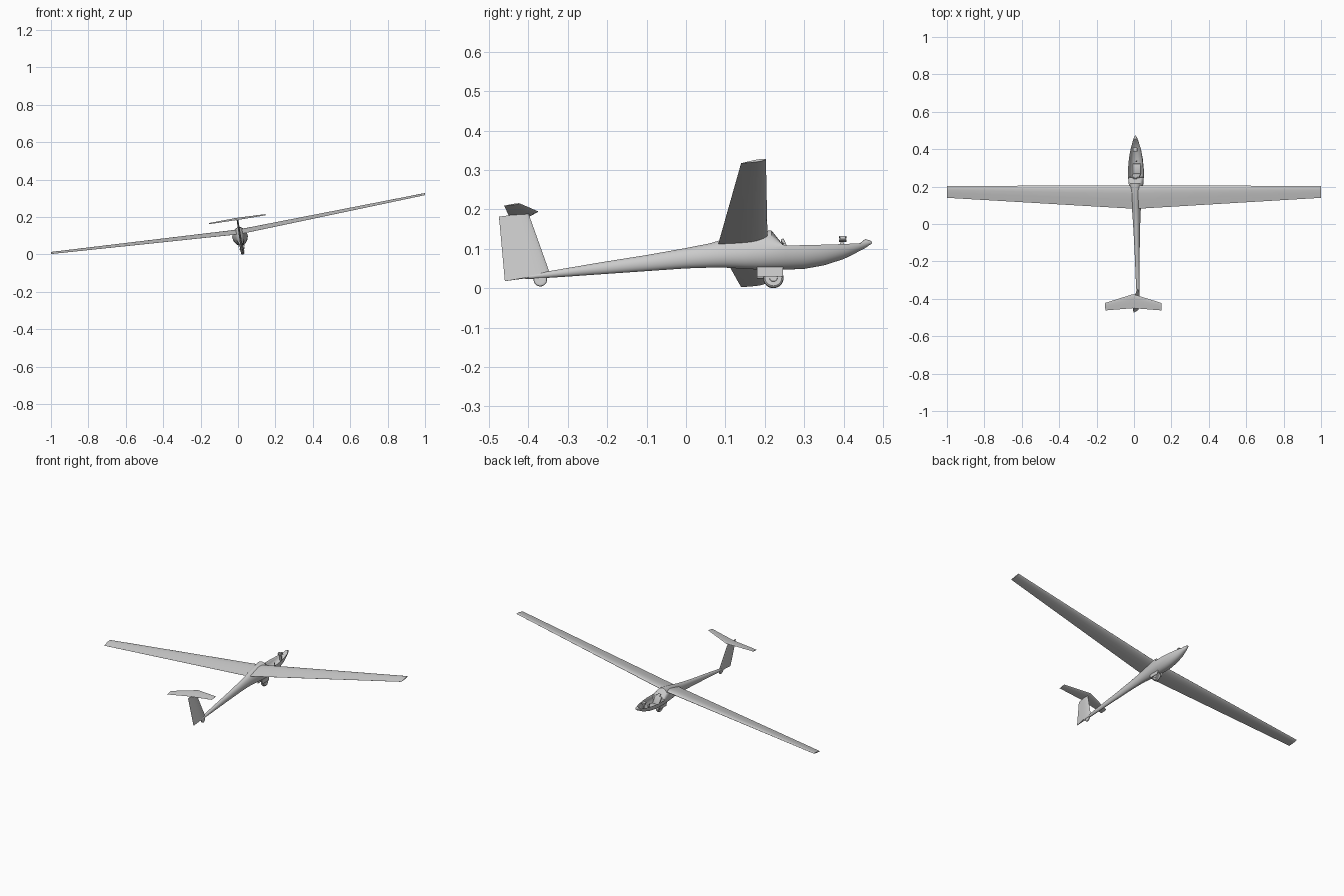
import bpy, bmesh, math
from mathutils import Vector, Matrix

if "Cube" in bpy.data.objects:
    bpy.data.objects.remove(bpy.data.objects["Cube"])


def finish(name, bm):
    bmesh.ops.recalc_face_normals(bm, faces=bm.faces)
    me = bpy.data.meshes.new(name)
    bm.to_mesh(me)
    bm.free()
    ob = bpy.data.objects.new(name, me)
    bpy.context.collection.objects.link(ob)
    return ob


def loft(name, rings):
    bm = bmesh.new()
    loops = [[bm.verts.new(p) for p in r] for r in rings]
    n = len(loops[0])
    for a, b in zip(loops, loops[1:]):
        for i in range(n):
            j = (i + 1) % n
            bm.faces.new((a[i], a[j], b[j], b[i]))
    bm.faces.new(loops[0])
    bm.faces.new(loops[-1])
    return finish(name, bm)


# chord fraction, thickness fraction
FOIL = [(0, 0), (.02, .3), (.08, .65), (.2, .95), (.35, 1), (.6, .7), (.85, .28), (1, .04)]


def foil_surface(name, sections, normal):
    rings, up = [], Vector(normal)
    for le, te, thick in sections:
        le, te = Vector(le), Vector(te)
        upper = [le.lerp(te, t) + up * h * thick / 2 for t, h in FOIL]
        lower = [le.lerp(te, t) - up * h * thick / 2 for t, h in FOIL[:0:-1]]
        rings.append(upper + lower)
    return loft(name, rings)


def box(name, center, size, tilt=0, bevel=0.0):
    bm = bmesh.new()
    m = (Matrix.Translation(center) @ Matrix.Rotation(math.radians(tilt), 4, 'X')
         @ Matrix.Diagonal((*size, 1)))
    bmesh.ops.create_cube(bm, size=1, matrix=m)
    if bevel:
        bmesh.ops.bevel(bm, geom=bm.edges[:], offset=bevel, segments=2,
                        profile=.5, affect='EDGES')
    return finish(name, bm)


def wheel(name, y, z, r, width):
    # rounded tyre lofted along x
    prof = [(-.5, .55), (-.5, .82), (-.35, .95), (0, 1), (.35, .95), (.5, .82), (.5, .55)]
    rings = [[(a * width, y + r * k * math.cos(i * math.tau / 32),
               z + r * k * math.sin(i * math.tau / 32)) for i in range(32)] for a, k in prof]
    return loft(name, rings)


# Fuselage: y, middle z, half width, upper height, lower height
# (a negative upper height sinks the top into an open cockpit tub)
STATIONS = [
    (-.408, .029, .004, .005, .005), (-.39, .030, .007, .006, .006),
    (-.30, .041, .010, .011, .011), (-.20, .053, .012, .016, .016),
    (-.10, .065, .015, .020, .021), (0, .077, .019, .026, .026),
    (.06, .083, .022, .032, .030), (.10, .087, .025, .040, .034),
    (.15, .090, .031, .048, .040), (.19, .094, .036, .052, .046),
    (.217, .098, .039, .050, .050), (.249, .103, .042, .004, .055),
    (.251, .103, .042, -.046, .055), (.30, .104, .042, -.046, .054),
    (.35, .106, .037, -.040, .047), (.40, .109, .028, -.026, .034),
    (.43, .112, .019, -.012, .022), (.443, .113, .0155, .003, .016),
    (.455, .115, .011, .011, .012), (.466, .117, .006, .006, .006),
    (.473, .117, .002, .002, .002)]
N = 40
rings = []
for y, zm, w, up, down in STATIONS:
    ring = []
    for i in range(N):
        a = math.tau * i / N
        c, s = math.cos(a), math.sin(a)
        if s > 1e-6:
            k = .88 if up < 0 else 1
            ring.append((w * k * c, y, zm + up * s))
        else:
            ring.append((w * c, y, zm + down * s))
    rings.append(ring)
loft("fuselage", rings)

# Wing, one piece with dihedral
tip = lambda s: ((s * 1.012, .203, .172), (s * 1.012, .140, .162), .006)
foil_surface("wing", [tip(-1), ((0, .207, .130), (0, .081, .110), .021), tip(1)], (0, 0, 1))

# T-tail
foil_surface("fin", [((0, -.345, .036), (0, -.460, .018), .013),
                     ((0, -.400, .192), (0, -.475, .184), .009)], (1, 0, 0))
tail_tip = lambda s: ((s * .152, -.422, .194), (s * .152, -.462, .188), .003)
foil_surface("tailplane", [tail_tip(-1), ((0, -.375, .197), (0, -.450, .187), .007),
                           tail_tip(1)], (0, 0, 1))

# Landing gear
wheel("main_wheel", .222, .026, .026, .018)
wheel("main_wheel_hub", .222, .026, .012, .021)
for side, s in (("left", -1), ("right", 1)):
    box(f"{side}_gear_door", (s * .015, .213, .040), (.002, .066, .024))
wheel("tail_wheel", -.37, .0215, .017, .008)

# Cockpit fittings
box("seat_pan", (0, .295, .066), (.042, .055, .008), 4, .002)
box("seat_back", (0, .259, .089), (.042, .007, .052), 22, .002)
box("headrest", (0, .247, .119), (.018, .008, .014), 30, .002)
box("control_stick", (0, .335, .083), (.003, .003, .034), 8)
box("panel_pedestal", (0, .396, .099), (.010, .010, .036))
box("instrument_panel", (0, .398, .122), (.026, .018, .004), 0, .001)
box("instrument_hood", (0, .398, .131), (.024, .020, .003), 0, .001)
box("instrument_dials", (0, .398, .126), (.020, .014, .010))

# Smooth shading, then roll the whole aircraft onto its left wing tip
roll = Matrix.Translation((.026, 0, 0)) @ Matrix.Rotation(math.radians(-8.95), 4, 'Y')
for ob in bpy.data.objects:
    ob.data.transform(roll)
    ob.select_set(True)
    bpy.context.view_layer.objects.active = ob
bpy.ops.object.shade_smooth_by_angle(angle=math.radians(35))
